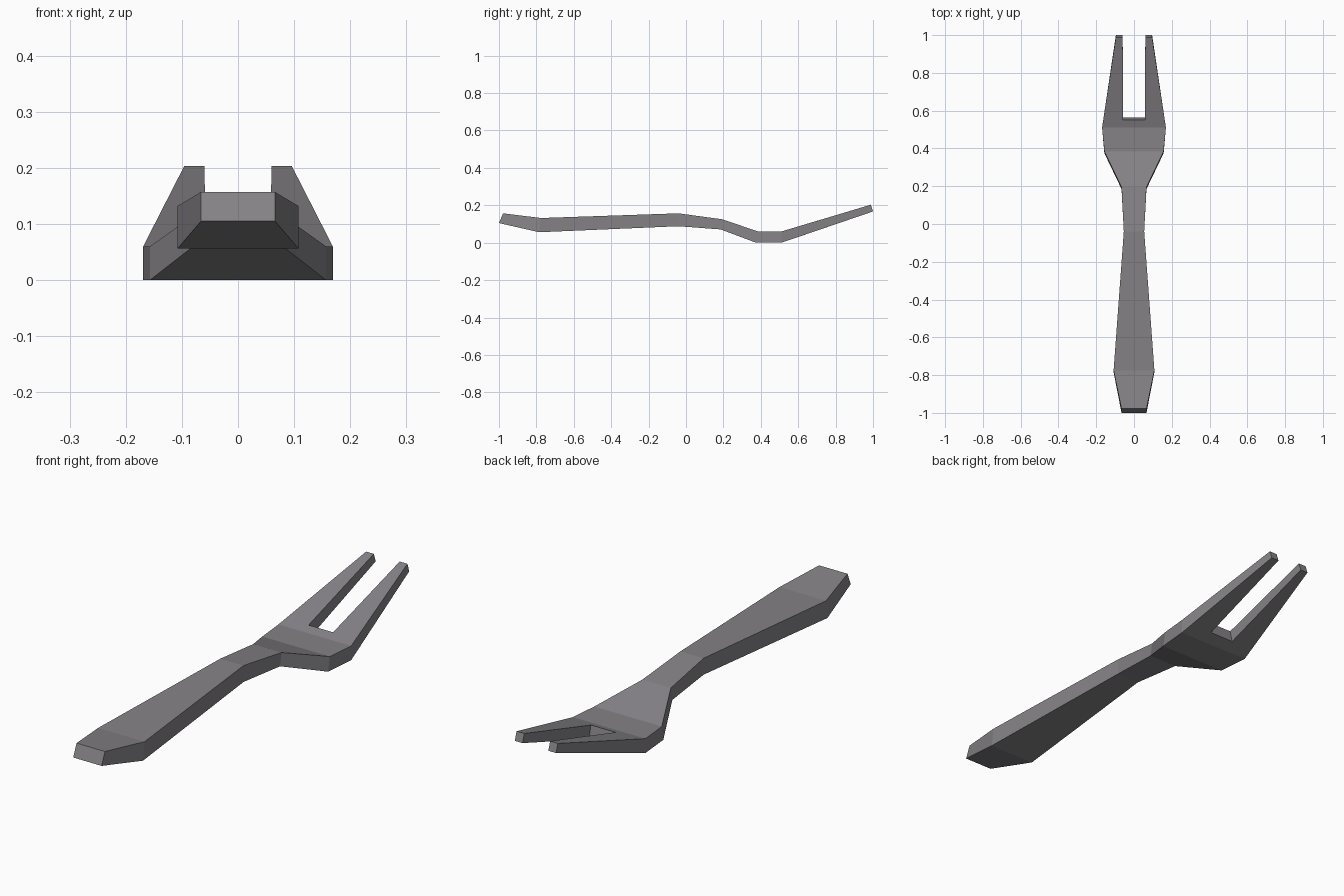
import bpy, bmesh

if "Cube" in bpy.data.objects:
    bpy.data.objects.remove(bpy.data.objects["Cube"])

steel = bpy.data.materials.new("grey steel")
steel.diffuse_color = (0.235, 0.225, 0.24, 1)
steel.use_nodes = True
steel.node_tree.nodes["Principled BSDF"].inputs["Base Color"].default_value = steel.diffuse_color

# Stations along the fork: half width, top (y, z), bottom (y, z)
body = [
    (0.066, (-0.978, 0.157), (-1.0, 0.105)),   # handle end
    (0.108, (-0.775, 0.132), (-0.785, 0.056)),  # widest handle
    (0.054, (-0.04, 0.157), (-0.04, 0.088)),   # narrow neck
    (0.066, (0.195, 0.125), (0.185, 0.071)),   # shoulder
    (0.157, (0.385, 0.060), (0.375, 0.0)),     # head start
    (0.169, (0.51, 0.060), (0.51, 0.0)),       # widest head
]
tip_top, tip_bot = (0.988, 0.203), (1.0, 0.167)
slot_top, slot_bot = (0.55, 0.072), (0.563, 0.018)

bm = bmesh.new()


def pair(x, top, bot):
    """Top and bottom vertex of one outline point."""
    return bm.verts.new((x, *top)), bm.verts.new((x, *bot))


centre = [pair(0, t, b) for w, t, b in body]
outer = [pair(w, t, b) for w, t, b in body]
tip_out = pair(0.096, tip_top, tip_bot)
tip_in = pair(0.060, tip_top, tip_bot)
slot_side = pair(0.057, slot_top, slot_bot)
slot_mid = pair(0, slot_top, slot_bot)

# Top and bottom faces of the right half
panels = [[centre[i], outer[i], outer[i + 1], centre[i + 1]] for i in range(len(body) - 1)]
panels.append([centre[-1], outer[-1], tip_out, tip_in, slot_side, slot_mid])
for p in panels:
    bm.faces.new([v[0] for v in p])
    bm.faces.new([v[1] for v in reversed(p)])

# Edge walls, following the outline from handle end to slot
rim = [centre[0], *outer, tip_out, tip_in, slot_side, slot_mid]
for a, b in zip(rim, rim[1:]):
    bm.faces.new((a[0], a[1], b[1], b[0]))
bmesh.ops.recalc_face_normals(bm, faces=bm.faces)

# Mirror to make the left half
geom = bm.verts[:] + bm.edges[:] + bm.faces[:]
bmesh.ops.mirror(bm, geom=geom, axis='X', merge_dist=0.0001)
bmesh.ops.remove_doubles(bm, verts=bm.verts[:], dist=0.0001)
bmesh.ops.recalc_face_normals(bm, faces=bm.faces[:])

mesh = bpy.data.meshes.new("fork")
bm.to_mesh(mesh)
bm.free()
mesh.materials.append(steel)
fork = bpy.data.objects.new("fork", mesh)
bpy.context.collection.objects.link(fork)
